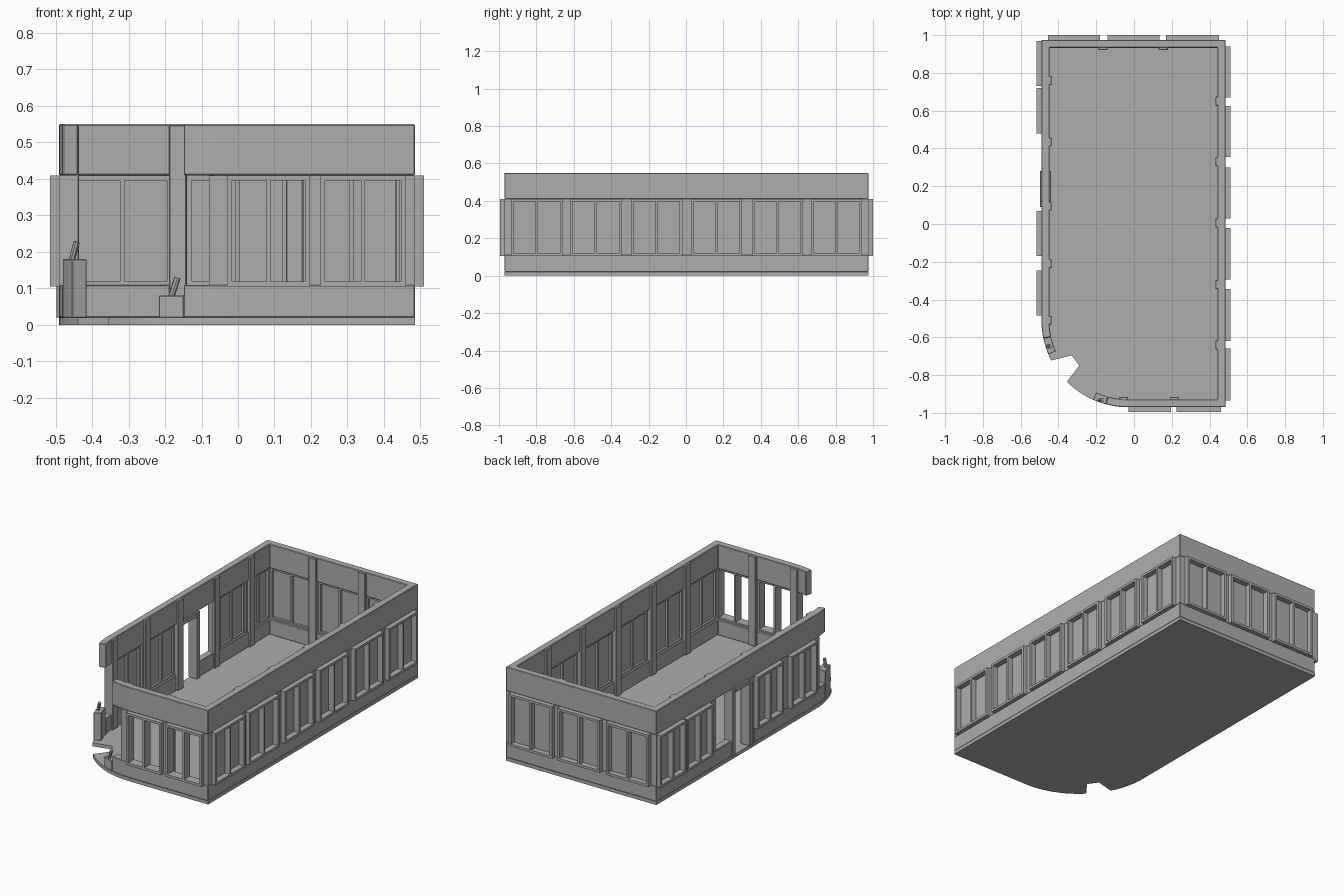
import bpy, bmesh, math
from mathutils import Vector

if "Cube" in bpy.data.objects:
    bpy.data.objects.remove(bpy.data.objects["Cube"])

grey = bpy.data.materials.new("plain grey")
grey.diffuse_color = (0.42, 0.42, 0.42, 1)
grey.use_nodes = True
grey.node_tree.nodes["Principled BSDF"].inputs["Base Color"].default_value = grey.diffuse_color

X0, X1, Y0, Y1 = -0.49, 0.485, -0.97, 0.975   # outer wall faces
T = 0.042                                     # wall thickness
CX, CY, R = -0.03, -0.51, 0.46                # rounded corner


def finish(name, bm, bevel=0):
    bmesh.ops.recalc_face_normals(bm, faces=bm.faces)
    me = bpy.data.meshes.new(name)
    bm.to_mesh(me)
    bm.free()
    me.materials.append(grey)
    ob = bpy.data.objects.new(name, me)
    bpy.context.collection.objects.link(ob)
    if bevel:
        m = ob.modifiers.new("soft edge", 'BEVEL')
        m.width, m.segments, m.limit_method = bevel, 1, 'ANGLE'
        m.angle_limit = math.radians(40)
    return ob


def boxes(name, items, bevel=0):
    """One object from (x0, x1, y0, y1, z0, z1) boxes."""
    bm = bmesh.new()
    for x0, x1, y0, y1, z0, z1 in items:
        vs = bmesh.ops.create_cube(bm, size=1)['verts']
        for v in vs:
            v.co = Vector((x0 + (v.co.x + .5) * (x1 - x0),
                           y0 + (v.co.y + .5) * (y1 - y0),
                           z0 + (v.co.z + .5) * (z1 - z0)))
    return finish(name, bm, bevel)


def prism(name, pts, z0, z1, bevel=0):
    bm = bmesh.new()
    f = bm.faces.new([bm.verts.new((x, y, z0)) for x, y in pts])
    g = bmesh.ops.extrude_face_region(bm, geom=[f])['geom']
    for v in g:
        if isinstance(v, bmesh.types.BMVert):
            v.co.z = z1
    return finish(name, bm, bevel)


def arc(a0, a1, r=R, n=5):
    angs = [math.radians(a0 + (a1 - a0) * i / n) for i in range(n + 1)]
    return [(CX + r * math.cos(a), CY + r * math.sin(a)) for a in angs]


def wall_band(name, outer, inner, z0, z1):
    return prism(name, outer + inner[::-1], z0, z1, 0.003)


# Floor with a rounded, broken corner
notch = [(-0.33, -0.695), (-0.29, -0.75)]
prism("floor", arc(180, 207.5, n=8) + notch + arc(225, 270, n=12)
      + [(X1, Y0), (X1, Y1), (X0, Y1)], 0, 0.02)

# Upper wall band, continuous from one broken end to the other
I = R - T
wall_band("upper_wall",
          arc(255, 270) + [(X1, Y0), (X1, Y1), (X0, Y1)] + arc(180, 192),
          arc(255, 270, I) + [(X1 - T, Y0 + T), (X1 - T, Y1 - T), (X0 + T, Y1 - T)] + arc(180, 192, I),
          0.41, 0.55)

# Lower wall band, split by the doorway in the left wall
wall_band("lower_wall",
          arc(255, 270) + [(X1, Y0), (X1, Y1), (X0, Y1), (X0, 0.27)],
          arc(255, 270, I) + [(X1 - T, Y0 + T), (X1 - T, Y1 - T), (X0 + T, Y1 - T), (X0 + T, 0.27)],
          0.02, 0.11)
wall_band("lower_left_wall", [(X0, 0.07)] + arc(180, 192),
          [(X0 + T, 0.07)] + arc(180, 192, I), 0.02, 0.11)

# Broken wall stumps on the rounded corner, with bent rods
prism("left_stump", arc(192, 203) + arc(203, 192, I), 0.02, 0.18, 0.002)
prism("front_stump", arc(246, 255) + arc(255, 246, I), 0.02, 0.08, 0.002)


def rod(name, a, b):
    a, b = Vector(a), Vector(b)
    bm = bmesh.new()
    bmesh.ops.create_cone(bm, cap_ends=True, segments=8, radius1=0.009,
                          radius2=0.009, depth=(b - a).length)
    ob = finish(name, bm)
    ob.location = (a + b) / 2
    ob.rotation_euler = (b - a).to_track_quat('Z', 'Y').to_euler()


rod("left_rod", (-0.457, -0.645, 0.17), (-0.442, -0.65, 0.228))
rod("front_rod", (-0.185, -0.932, 0.07), (-0.166, -0.932, 0.13))


# Walls: a local box (along, outward depth, height) is placed on each side
def place(side, a0, a1, d0, d1, z0, z1):
    if side == "right":
        return (X1 + d0, X1 + d1, a0, a1, z0, z1)
    if side == "left":
        return (X0 - d1, X0 - d0, a0, a1, z0, z1)
    if side == "back":
        return (a0, a1, Y1 + d0, Y1 + d1, z0, z1)
    return (a0, a1, Y0 - d1, Y0 - d0, z0, z1)


walls = {
    # side: (windows, pilaster centres, solid gaps, has panes)
    "right": ([(-0.935, -0.66), (-0.62, -0.345), (-0.295, -0.02), (0.03, 0.30),
               (0.355, 0.625), (0.67, 0.94)],
              [-0.64, -0.32, 0.005, 0.33, 0.65], (Y0, Y1), True),
    "back": ([(-0.455, -0.18), (-0.14, 0.135), (0.17, 0.45)],
             [-0.165, 0.155], (X0, X1), True),
    "left": ([(-0.485, -0.245), (-0.17, 0.07), (0.48, 0.72), (0.73, 0.97)],
             [-0.51, -0.21, 0.095, 0.435, 0.76], (-0.535, Y1), True),
    "front": ([(-0.03, 0.197), (0.225, 0.46)], [-0.055, 0.215], (-0.08, X1), False),
}
ZB, ZT, W = 0.105, 0.41, 0.014
for side, (wins, pils, (lo, hi), glazed) in walls.items():
    frame, pane, post = [], [], []
    prev = lo
    for a, b in wins:
        m = (a + b) / 2
        bars = [(a, b, ZB, ZB + W), (a, b, ZT - W, ZT), (a, a + W, ZB + W, ZT - W),
                (b - W, b, ZB + W, ZT - W), (m - .006, m + .006, ZB + W, ZT - W)]
        frame += [place(side, p, q, -0.03, 0.025, r, s) for p, q, r, s in bars]
        pane.append(place(side, a + .004, b - .004, -0.018, -0.008, ZB + .004, ZT - .004))
        if side == "left" and a == 0.48:
            post += [place(side, prev, 0.12, -T, 0, 0.11, 0.41),
                     place(side, 0.42, a, -T, 0, 0.11, 0.41)]
        elif a > prev:
            post.append(place(side, prev, a, -T, 0, 0.11, 0.41))
        prev = b
    if hi > prev:
        post.append(place(side, prev, hi, -T, 0, 0.11, 0.41))
    boxes(side + "_window_frames", frame)
    boxes(side + "_wall_posts", post)
    if glazed:
        boxes(side + "_window_panes", pane)
    # Inner pilasters running the full wall height
    boxes(side + "_pilasters",
          [place(side, c - .024, c + .024, -T - .012, -T + .01, 0.022, 0.548) for c in pils], 0.003)

# Door frame in the left wall
boxes("door_frame", [place("left", 0.25, 0.28, -0.05, 0.008, 0.02, 0.41),
                     place("left", 0.12, 0.25, -0.05, 0.008, 0.385, 0.41),
                     place("left", 0.09, 0.12, -0.05, 0.008, 0.02, 0.385)], 0.002)
